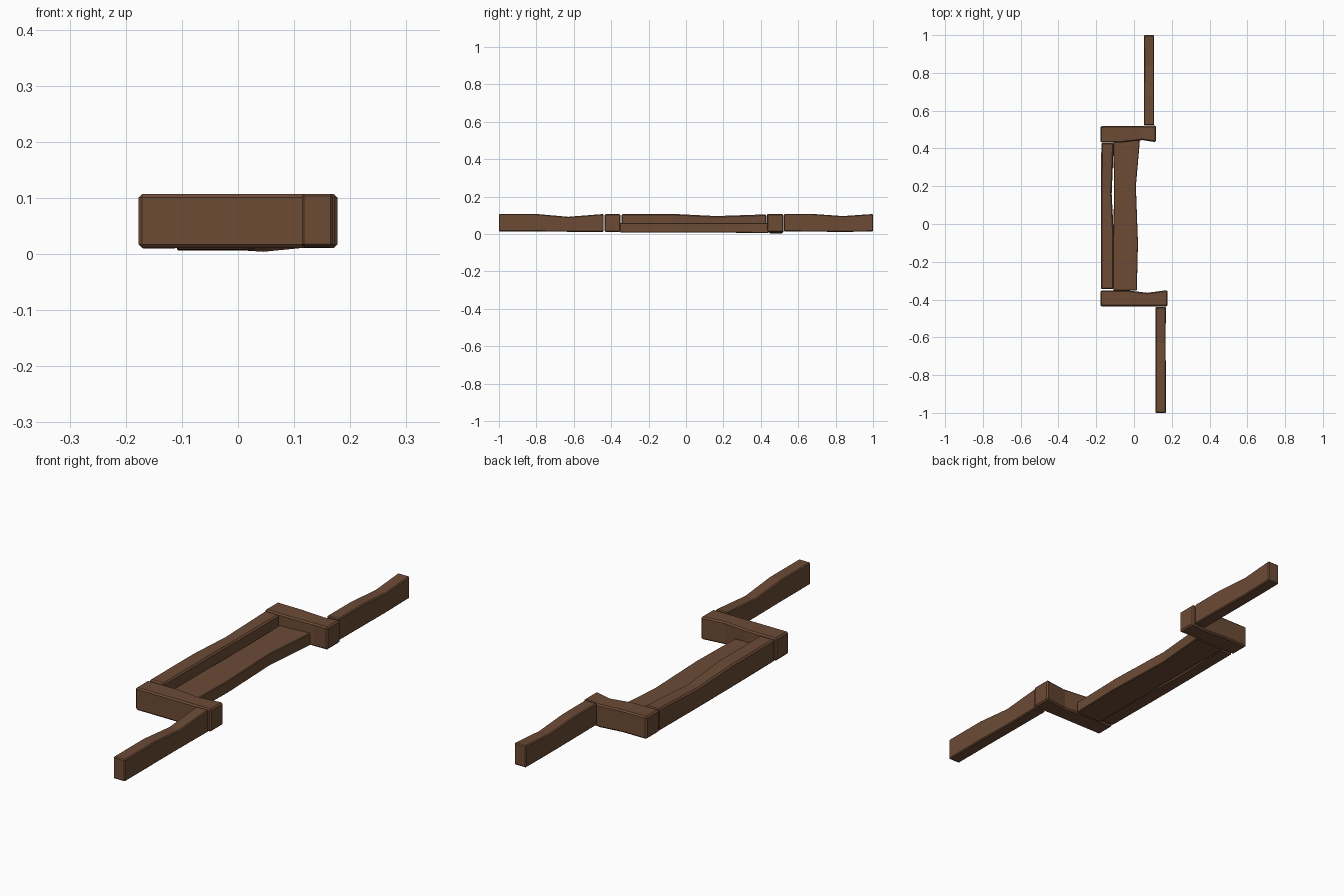
import bpy, bmesh

wood = bpy.data.materials.new("dark brown wood")
wood.diffuse_color = (0.15, 0.07, 0.036, 1)


def plank(name, axis, stations, bevel=0.006):
    """Loft a worn plank; each station is (position, side low, side high, z low, z high)."""
    bm = bmesh.new()
    rings = []
    for s, a, b, z0, z1 in stations:
        ring = []
        for t, z in ((a, z0), (b, z0), (b, z1), (a, z1)):
            ring.append(bm.verts.new((s, t, z) if axis == "x" else (t, s, z)))
        rings.append(ring)
    for r, q in zip(rings, rings[1:]):
        for i in range(4):
            j = (i + 1) % 4
            bm.faces.new((r[i], r[j], q[j], q[i]))
    bm.faces.new(rings[0])
    bm.faces.new(rings[-1])
    bmesh.ops.recalc_face_normals(bm, faces=bm.faces)
    me = bpy.data.meshes.new(name)
    bm.to_mesh(me)
    bm.free()
    me.materials.append(wood)
    ob = bpy.data.objects.new(name, me)
    bpy.context.collection.objects.link(ob)
    mod = ob.modifiers.new("worn edges", "BEVEL")
    mod.width = bevel
    mod.segments = 1
    mod.limit_method = "ANGLE"
    mod.angle_limit = 0.9


# Long rail at the back, slightly worn in the middle
plank("back_rail", "y", [
    (-0.345, -0.175, -0.107, 0.012, 0.107), (-0.06, -0.175, -0.107, 0.01, 0.107),
    (0.16, -0.175, -0.118, 0.01, 0.096), (0.43, -0.173, -0.107, 0.01, 0.105)])

# Low shelf board between the end blocks
plank("shelf", "y", [
    (-0.352, -0.109, 0.015, 0.008, 0.058), (-0.1, -0.109, 0.021, 0.007, 0.058),
    (0.2, -0.106, 0.01, 0.007, 0.058), (0.442, -0.109, 0.031, 0.006, 0.058)], 0.003)

# End blocks running across
plank("north_end_block", "x", [
    (-0.177, 0.432, 0.518, 0.011, 0.107), (-0.06, 0.432, 0.519, 0.011, 0.106),
    (0.045, 0.444, 0.52, 0.004, 0.101), (0.116, 0.433, 0.521, 0.011, 0.107)])
plank("south_end_block", "x", [
    (-0.177, -0.436, -0.352, 0.011, 0.107), (-0.03, -0.436, -0.352, 0.011, 0.107),
    (0.07, -0.436, -0.364, 0.011, 0.107), (0.177, -0.436, -0.35, 0.011, 0.107)])

# Outer arms, each with a dip worn into the top
plank("north_arm", "y", [
    (0.523, 0.052, 0.107, 0.014, 0.107), (0.68, 0.052, 0.107, 0.013, 0.107),
    (0.84, 0.054, 0.106, 0.011, 0.096), (1.0, 0.052, 0.107, 0.014, 0.107)], 0.004)
plank("south_arm", "y", [
    (-1.0, 0.114, 0.169, 0.014, 0.107), (-0.8, 0.114, 0.169, 0.014, 0.107),
    (-0.63, 0.115, 0.167, 0.012, 0.092), (-0.44, 0.114, 0.169, 0.012, 0.107)], 0.004)
